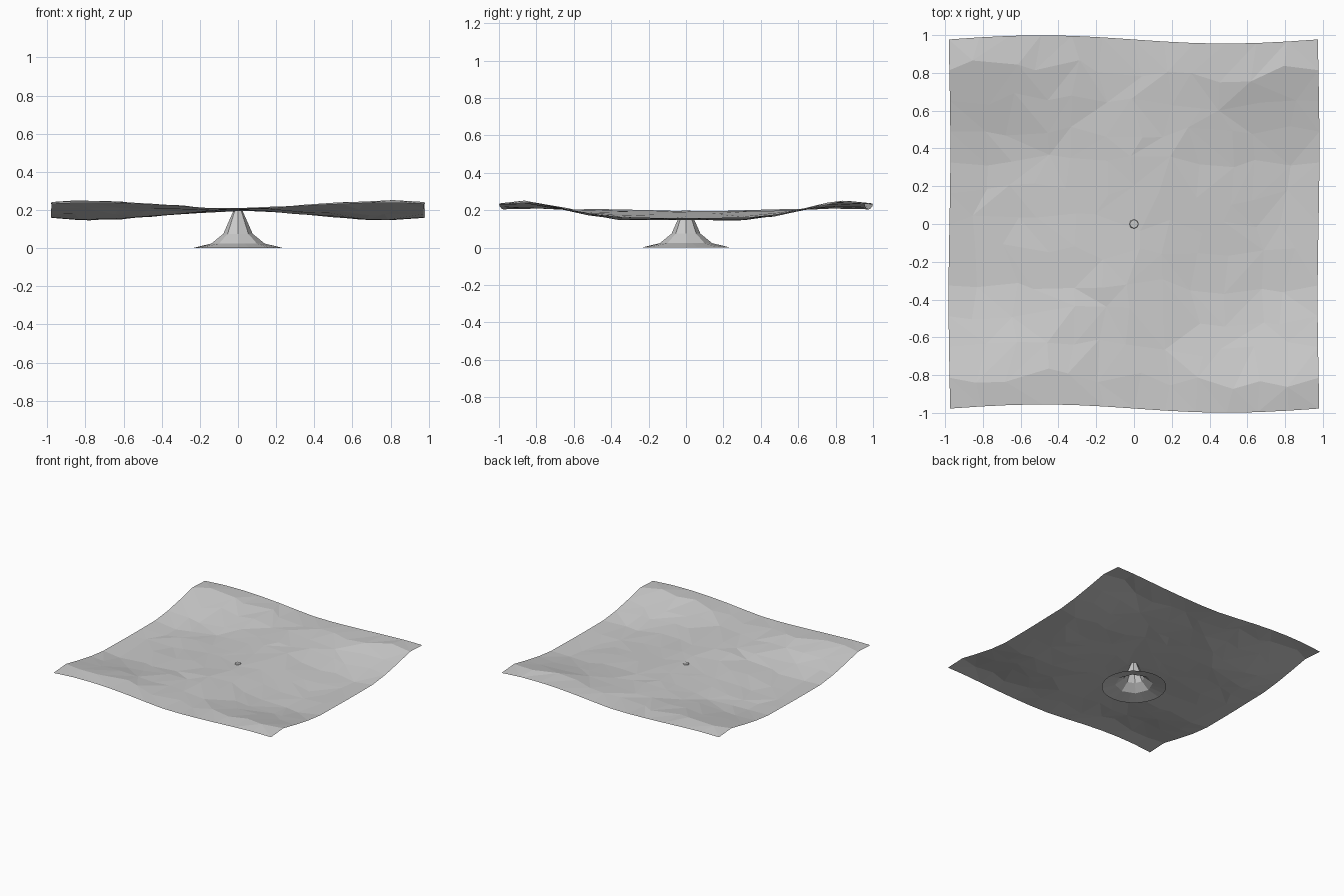
import bpy, bmesh, math, random

if "Cube" in bpy.data.objects:
    bpy.data.objects.remove(bpy.data.objects["Cube"])

random.seed(4)

grey = bpy.data.materials.new("light grey")
grey.diffuse_color = (0.6, 0.6, 0.6, 1)
grey.use_nodes = True
grey.node_tree.nodes["Principled BSDF"].inputs["Base Color"].default_value = grey.diffuse_color


def lerp_table(t, table):
    """Piecewise linear lookup."""
    for (a, va), (b, vb) in zip(table, table[1:]):
        if t <= b:
            return va + (vb - va) * (t - a) / (b - a)
    return table[-1][1]


def make_object(name, bm):
    mesh = bpy.data.meshes.new(name)
    bm.to_mesh(mesh)
    bm.free()
    mesh.materials.append(grey)
    obj = bpy.data.objects.new(name, mesh)
    bpy.context.collection.objects.link(obj)
    return obj


# Height of the wavy sheet: low at the middle of the x sides, high near corners
ACROSS = [(0, 0), (.2, .012), (.4, .034), (.6, .05), (.78, .058), (1, .045)]
ALONG = [(0, -1), (.35, -.95), (.55, -.4), (.68, .2), (.82, .82), (1, .55)]


def height(x, y):
    dip = 0.01 * math.exp(-(x * x + y * y) / 0.06)
    return 0.205 + lerp_table(abs(x), ACROSS) * lerp_table(abs(y), ALONG) - dip


# Wavy rectangular sheet with irregular flat facets
N = 12
bm = bmesh.new()
grid = []
for j in range(N + 1):
    row = []
    for i in range(N + 1):
        x = (2 * i / N - 1) * 0.977
        y = (2 * j / N - 1) * 0.977
        noise = 0
        if 0 < i < N and 0 < j < N:
            x += random.uniform(-.045, .045)
            y += random.uniform(-.045, .045)
            noise = random.uniform(-.004, .004)
        z = height(x, y) + noise
        sway = -0.022 * math.sin(math.pi * x / 0.977)
        row.append(bm.verts.new((x + 0.005 * math.sin(4 * y), y + sway, z)))
    grid.append(row)
for j in range(N):
    for i in range(N):
        a, b = grid[j][i], grid[j][i + 1]
        c, d = grid[j + 1][i + 1], grid[j + 1][i]
        if random.random() < 0.5:
            tris = ((a, b, c), (a, c, d))
        else:
            tris = ((a, b, d), (b, c, d))
        for t in tris:
            bm.faces.new(t)
make_object("wavy_sheet", bm)

# Flared pedestal: round foot, octagonal upper rings, open underneath
SEG, SIDES = 24, 8
PROFILE = [(.24, 0), (.14, .024), (.077, .075), (.022, .2)]
bm = bmesh.new()
rings = []
for level, (r, z) in enumerate(PROFILE):
    ring = []
    for k in range(SEG):
        ang = 2 * math.pi * k / SEG
        rad = r
        if level:
            step = 2 * math.pi / SIDES
            rad = r * math.cos(step / 2) / math.cos(ang % step - step / 2)
        ring.append(bm.verts.new((rad * math.cos(ang), rad * math.sin(ang), z)))
    rings.append(ring)
for lo, hi in zip(rings, rings[1:]):
    for k in range(SEG):
        n = (k + 1) % SEG
        bm.faces.new((lo[k], lo[n], hi[n], hi[k]))
bm.faces.new(rings[-1])
make_object("pedestal", bm)
